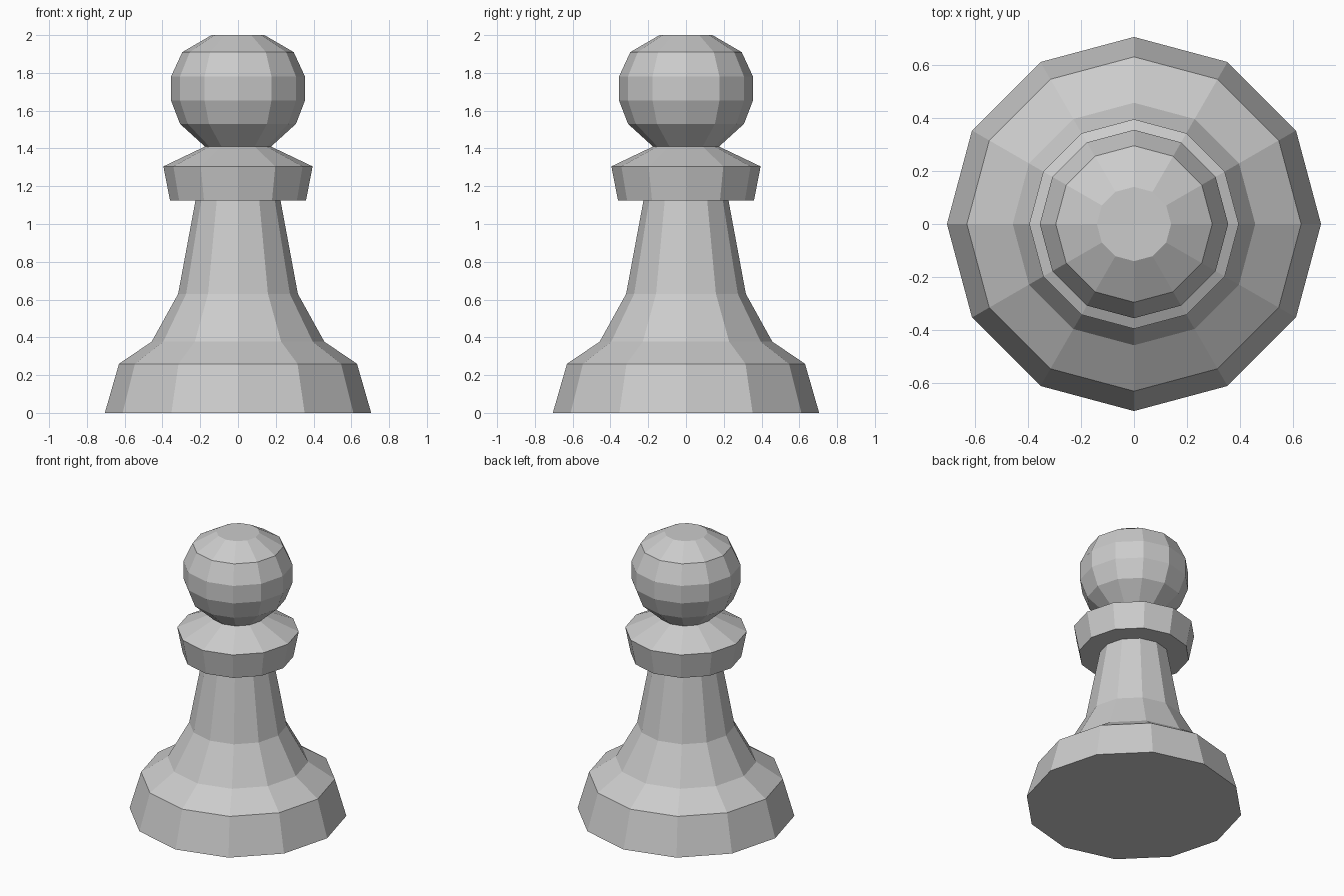
import bpy, bmesh
from math import sin, cos, pi

if "Cube" in bpy.data.objects:
    bpy.data.objects.remove(bpy.data.objects["Cube"])

SIDES = 12

# (radius, height) from the foot up to the crown
PROFILE = [
    (0.705, 0.0), (0.63, 0.26),                      # foot
    (0.457, 0.377), (0.317, 0.63), (0.225, 1.125),   # stem
    (0.36, 1.125), (0.395, 1.305), (0.175, 1.41),    # collar
    (0.307, 1.53), (0.355, 1.655), (0.355, 1.78),    # head
    (0.295, 1.91), (0.14, 2.0),
]


def lathe(name, profile):
    """Turn a profile into a closed, flat-faced solid."""
    bm = bmesh.new()
    rings = [[bm.verts.new((r * cos(2 * pi * i / SIDES), r * sin(2 * pi * i / SIDES), z))
              for i in range(SIDES)] for r, z in profile]
    for low, high in zip(rings, rings[1:]):
        for i in range(SIDES):
            j = (i + 1) % SIDES
            bm.faces.new((low[i], low[j], high[j], high[i]))
    bm.faces.new(rings[0][::-1])
    bm.faces.new(rings[-1])
    mesh = bpy.data.meshes.new(name)
    bm.to_mesh(mesh)
    bm.free()
    obj = bpy.data.objects.new(name, mesh)
    bpy.context.collection.objects.link(obj)
    return obj


# The whole turned piece is one continuous skin
lathe("pawn", PROFILE)
